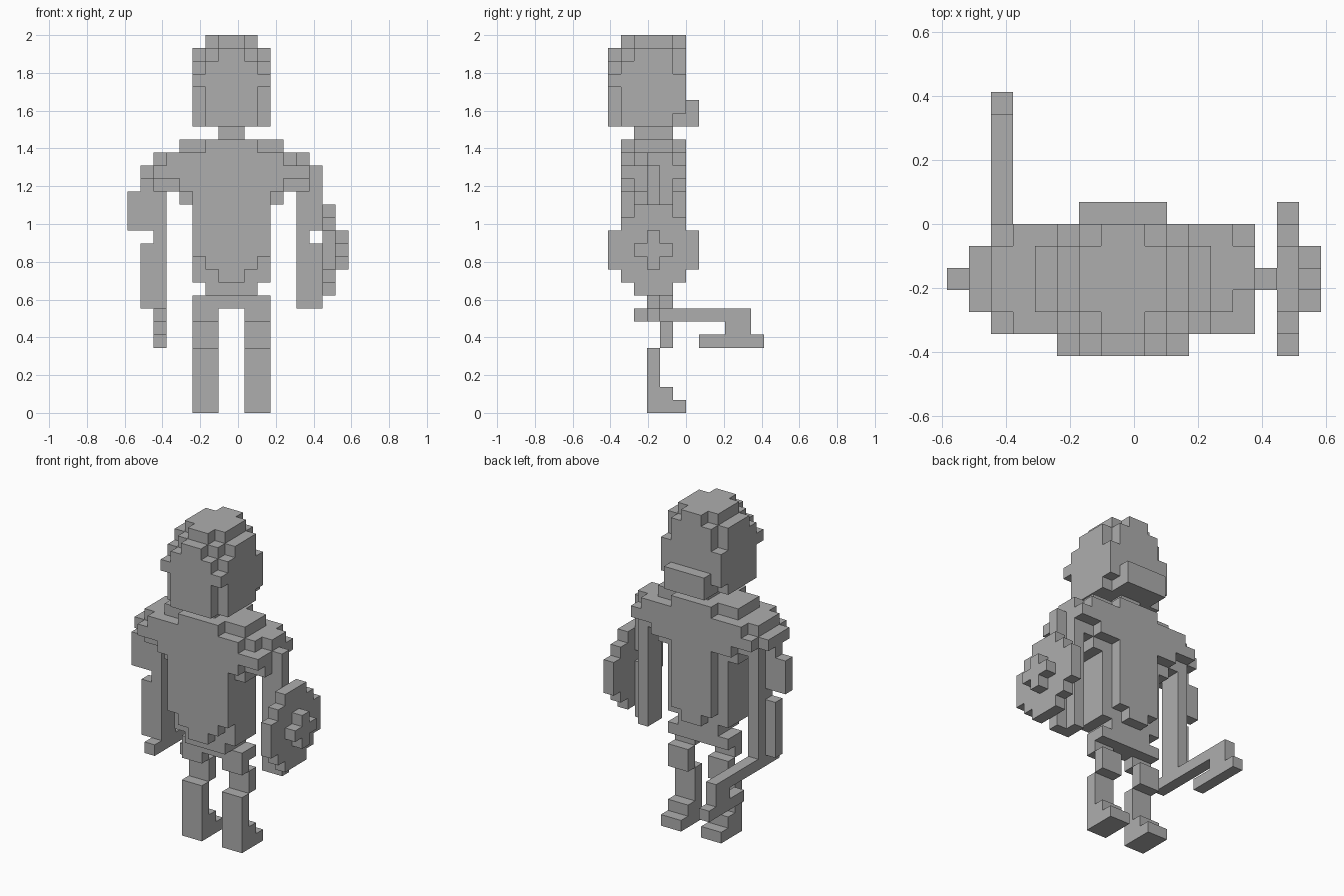
import bpy
import bmesh
from mathutils import Vector

cube = bpy.data.objects.get("Cube")
if cube:
    bpy.data.objects.remove(cube, do_unlink=True)

UNIT = 2 / 29                      # edge length of one block
CENTRE = Vector((8.5, 6, 0))       # block position of the origin
MIRROR = 16                        # blocks mirror as x -> MIRROR - x

stone = bpy.data.materials.new("plain_grey")
stone.use_nodes = True
GREY = (0.42, 0.42, 0.42, 1)
stone.diffuse_color = GREY
stone.node_tree.nodes["Principled BSDF"].inputs["Base Color"].default_value = GREY

parts = {}


def fill(name, xs, ys, zs):
    """Add a box of blocks, given as start and end on each axis."""
    cells = parts.setdefault(name, set())
    for x in range(*xs):
        for y in range(*ys):
            for z in range(*zs):
                cells.add((x, y, z))


def pair(name, xs, ys, zs):
    """Add a box to the left part and its mirror image to the right part."""
    fill("left_" + name, xs, ys, zs)
    fill("right_" + name, (MIRROR - xs[1], MIRROR - xs[0]), ys, zs)


def centred(name, half, ys, zs):
    """Add a box centred on the body."""
    fill(name, (MIRROR // 2 - half, MIRROR // 2 + half), ys, zs)


# Head: rounded block with three widths
centred("head", 3, (0, 1), (25, 26))
centred("head", 3, (1, 2), (22, 27))
centred("head", 3, (2, 5), (22, 28))
centred("head", 3, (5, 6), (23, 26))
centred("head", 2, (0, 1), (22, 27))
centred("head", 2, (1, 6), (22, 28))
centred("head", 2, (2, 5), (28, 29))
centred("head", 1, (0, 1), (27, 28))
centred("head", 1, (1, 6), (28, 29))
centred("chin", 2, (6, 7), (22, 24))
centred("neck", 1, (2, 5), (21, 22))

# Shoulders: one side is bulkier
centred("shoulders", 4, (2, 5), (20, 21))
centred("shoulders", 2, (1, 6), (20, 21))
fill("shoulders", (2, 14), (3, 5), (19, 20))
fill("shoulders", (2, 13), (2, 5), (19, 20))
fill("shoulders", (3, 13), (2, 6), (19, 20))
fill("shoulders", (3, 12), (1, 6), (19, 20))
fill("shoulders", (2, 14), (1, 6), (18, 19))
fill("shoulders", (1, 2), (2, 5), (18, 19))
fill("shoulders", (2, 14), (2, 5), (17, 18))

# Torso with stepped hem
centred("torso", 4, (1, 6), (17, 18))
centred("torso", 4, (2, 5), (16, 17))
centred("torso", 3, (1, 5), (12, 17))
centred("torso", 2, (1, 6), (11, 17))
centred("torso", 1, (1, 6), (10, 17))
centred("torso", 3, (2, 5), (10, 12))
centred("torso", 2, (2, 5), (9, 10))
centred("pelvis", 3, (3, 5), (8, 9))

# Arms with notched elbows
pair("arm", (13, 14), (3, 5), (8, 17))
pair("arm", (14, 15), (3, 4), (8, 13))
pair("arm", (14, 15), (3, 4), (14, 19))
fill("elbow_guard", (0, 1), (3, 4), (14, 17))

# Legs with bent knees and stepped feet
pair("leg", (9, 11), (3, 4), (7, 8))
pair("leg", (9, 11), (4, 5), (5, 7))
pair("leg", (9, 11), (3, 4), (0, 5))
pair("foot", (9, 11), (4, 5), (0, 2))
pair("foot", (9, 11), (5, 6), (0, 1))

# Round shield with a cross-shaped boss
for inset in range(3):
    fill("shield", (15, 16), (inset, 7 - inset), (11 - inset, 14 + inset))
fill("shield_boss", (16, 17), (2, 5), (12, 13))
fill("shield_boss", (16, 17), (3, 4), (11, 14))

# Axe held level in the other hand
fill("axe_handle", (2, 3), (2, 11), (7, 8))
fill("axe_head", (2, 3), (9, 11), (6, 7))
fill("axe_head", (2, 3), (7, 12), (5, 6))

solid = set().union(*parts.values())


def build(name, cells):
    """Mesh the outer faces of a part, leaving out those inside the figure."""
    bm = bmesh.new()
    for cell in sorted(cells):
        base = Vector(cell)
        for axis in range(3):
            for side in (0, 1):
                near = list(cell)
                near[axis] += 2 * side - 1
                if tuple(near) in solid:
                    continue
                u, v, w = Vector(), Vector(), Vector()
                w[axis] = side
                u[(axis + 1) % 3] = 1
                v[(axis + 2) % 3] = 1
                corners = [w, w + u, w + u + v, w + v]
                if not side:
                    corners.reverse()
                bm.faces.new([bm.verts.new((base + c - CENTRE) * UNIT)
                              for c in corners])
    bmesh.ops.remove_doubles(bm, verts=bm.verts, dist=UNIT / 100)
    bmesh.ops.dissolve_limit(bm, angle_limit=0.01, verts=bm.verts, edges=bm.edges)
    mesh = bpy.data.meshes.new(name)
    bm.to_mesh(mesh)
    bm.free()
    mesh.materials.append(stone)
    bpy.context.scene.collection.objects.link(bpy.data.objects.new(name, mesh))


for part_name, part_cells in parts.items():
    build(part_name, part_cells)
